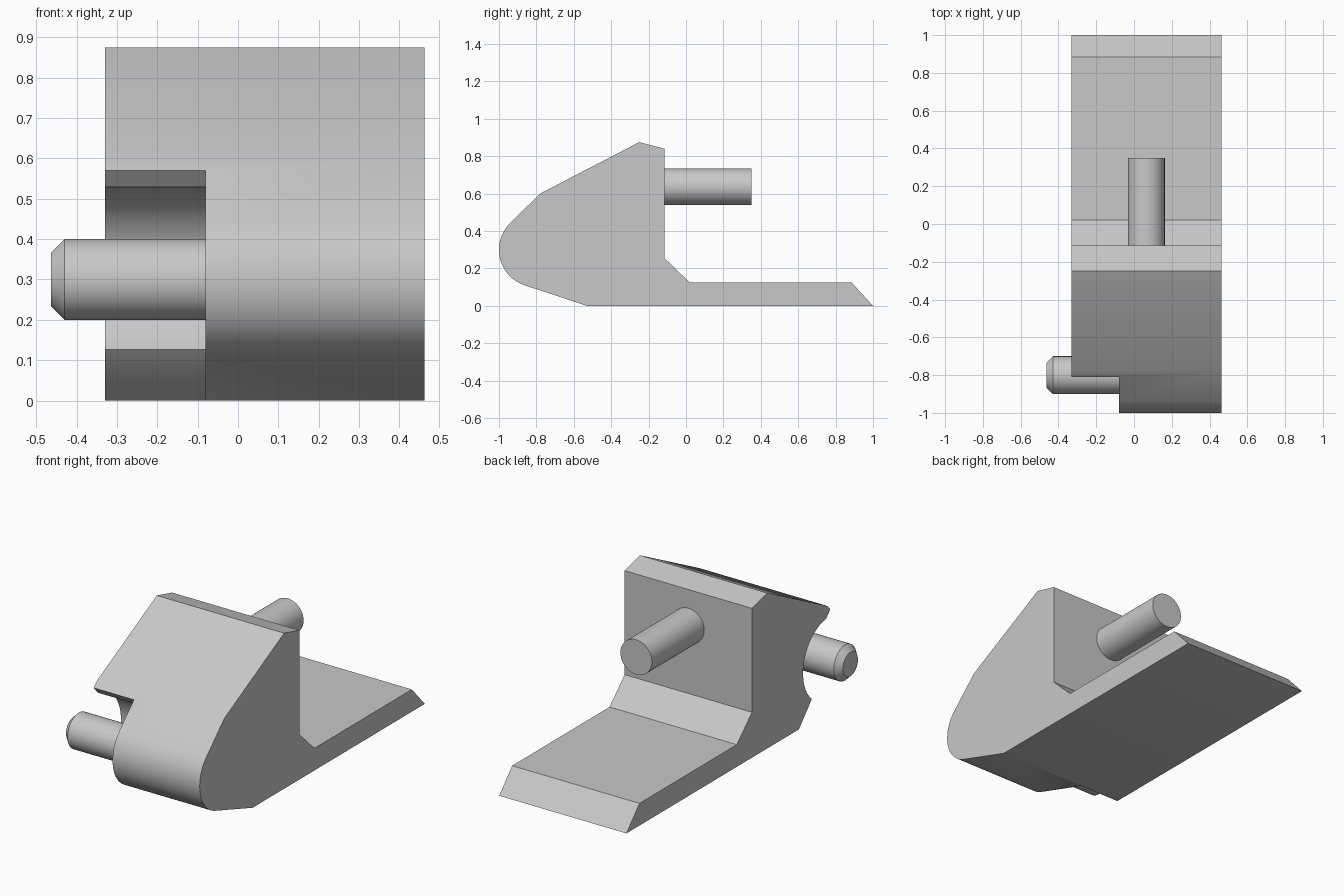
import bpy, bmesh
from math import radians, cos, sin, pi
from mathutils import Matrix

if "Cube" in bpy.data.objects:
    bpy.data.objects.remove(bpy.data.objects["Cube"])

grey = bpy.data.materials.new("plain grey")
grey.use_nodes = True
grey.diffuse_color = (0.58, 0.58, 0.58, 1)
grey.node_tree.nodes["Principled BSDF"].inputs["Base Color"].default_value = grey.diffuse_color

AXIS = (-0.8, 0.3)      # centre of nose, notch and side peg in y, z


def arc(radius, start, end, steps):
    """Points on a circle around the nose axis, angles in degrees."""
    angles = [radians(start + (end - start) * i / steps) for i in range(steps + 1)]
    return [(AXIS[0] + radius * cos(a), AXIS[1] + radius * sin(a)) for a in angles]


def make_object(name, bm):
    bmesh.ops.recalc_face_normals(bm, faces=bm.faces[:])
    mesh = bpy.data.meshes.new(name)
    bm.to_mesh(mesh)
    bm.free()
    mesh.materials.append(grey)
    obj = bpy.data.objects.new(name, mesh)
    bpy.context.collection.objects.link(obj)
    return obj


def extrude_profile(name, points, x0, x1):
    bm = bmesh.new()
    face = bm.faces.new([bm.verts.new((x0, y, z)) for y, z in points])
    new = bmesh.ops.extrude_face_region(bm, geom=[face])["geom"]
    bmesh.ops.translate(bm, vec=(x1 - x0, 0, 0),
                        verts=[g for g in new if isinstance(g, bmesh.types.BMVert)])
    return make_object(name, bm)


def lathe(name, rings, matrix, sides=64):
    """Closed round rod from (radius, height) rings along local z."""
    bm = bmesh.new()
    loops = [[bm.verts.new((r * cos(2 * pi * i / sides), r * sin(2 * pi * i / sides), h))
              for i in range(sides)] for r, h in rings]
    for a, b in zip(loops, loops[1:]):
        for i in range(sides):
            j = (i + 1) % sides
            bm.faces.new((a[i], a[j], b[j], b[i]))
    bm.faces.new(loops[0])
    bm.faces.new(loops[-1])
    bm.transform(matrix)
    return make_object(name, bm)


def smooth(obj):
    bpy.ops.object.select_all(action="DESELECT")
    obj.select_set(True)
    bpy.context.view_layer.objects.active = obj
    bpy.ops.object.shade_smooth_by_angle(angle=radians(30))


# Body: wedge with rounded nose and a thin tail plate
outline = [(1, 0), (0.885, 0.125), (0.02, 0.125), (-0.115, 0.255), (-0.115, 0.84),
           (-0.25, 0.875), (-0.78, 0.6)]
outline += arc(0.2, 135, 251.3, 32) + [(-0.53, 0)]
body = extrude_profile("wedge_body", outline, -0.33, 0.462)

# Notch cut around the side peg
notch = arc(0.231, 84, -48.5, 32)
notch += [(-0.442, -0.1), (-1.2, -0.1), (-1.2, 0.65), (-0.88, 0.65)]
cutter = extrude_profile("notch_cutter", notch, -0.6, -0.08)
cutter.hide_render = True
cut = body.modifiers.new("notch", "BOOLEAN")
cut.operation = "DIFFERENCE"
cut.solver = "EXACT"
cut.object = cutter
bpy.context.view_layer.objects.active = body
bpy.ops.object.modifier_apply(modifier=cut.name)
bpy.data.objects.remove(cutter)

# Side peg with chamfered tip, pointing to -x
side_peg = lathe("side_peg", [(0.1, 0.08), (0.1, 0.43), (0.067, 0.463)],
                 Matrix.Translation((0, *AXIS)) @ Matrix.Rotation(-pi / 2, 4, "Y"))

# Plain rear pin, pointing to +y
rear_pin = lathe("rear_pin", [(0.098, -0.115), (0.098, 0.35)],
                 Matrix.Translation((0.065, 0, 0.637)) @ Matrix.Rotation(-pi / 2, 4, "X"))

for part in (body, side_peg, rear_pin):
    smooth(part)
